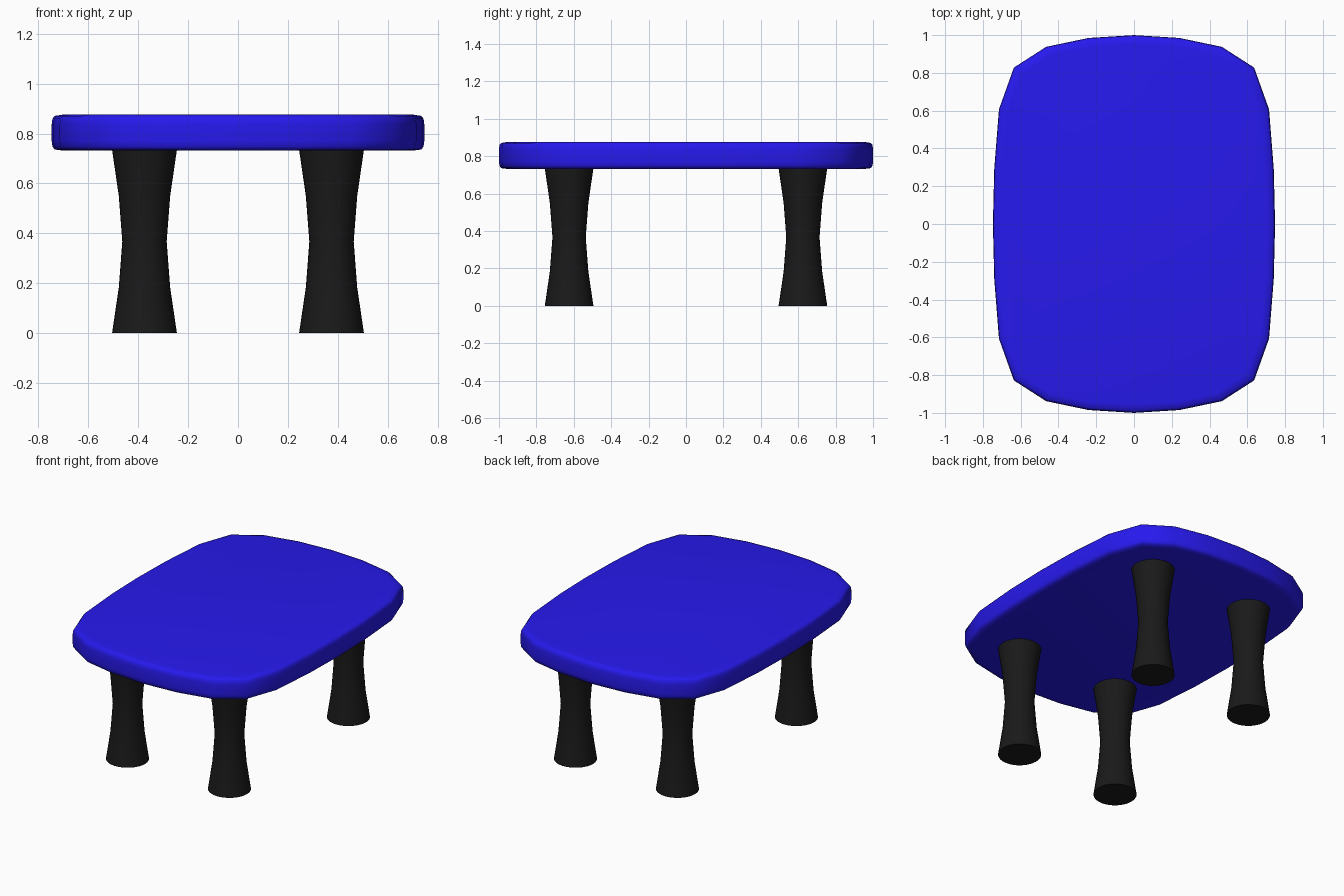
import bpy, math

if "Cube" in bpy.data.objects:
    bpy.data.objects.remove(bpy.data.objects["Cube"])


def material(name, color):
    m = bpy.data.materials.new(name)
    m.diffuse_color = color
    m.use_nodes = True
    m.node_tree.nodes["Principled BSDF"].inputs["Base Color"].default_value = m.diffuse_color
    return m


def loft(name, rings, mat, angle):
    """Join equal-length closed rings into a capped solid."""
    n = len(rings[0])
    verts = [p for ring in rings for p in ring]
    faces = [(r * n + i, r * n + (i + 1) % n, (r + 1) * n + (i + 1) % n, (r + 1) * n + i)
             for r in range(len(rings) - 1) for i in range(n)]
    faces.append(tuple(reversed(range(n))))
    faces.append(tuple(range((len(rings) - 1) * n, len(rings) * n)))
    mesh = bpy.data.meshes.new(name)
    mesh.from_pydata(verts, [], faces)
    mesh.materials.append(mat)
    ob = bpy.data.objects.new(name, mesh)
    bpy.context.collection.objects.link(ob)
    bpy.ops.object.select_all(action='DESELECT')
    ob.select_set(True)
    bpy.context.view_layer.objects.active = ob
    bpy.ops.object.shade_smooth_by_angle(angle=math.radians(angle))
    return ob


blue = material("blue", (0.02, 0.01, 0.85, 1))
black = material("black", (0.01, 0.01, 0.01, 1))

# Tabletop: one quadrant of the rounded outline, mirrored all round
quad = [(0.747, 0), (0.74, 0.29), (0.715, 0.607), (0.636, 0.828),
        (0.465, 0.938), (0.24, 0.985), (0, 1.0)]
outline = quad + [(-x, y) for x, y in quad[-2::-1]]
outline += [(x, -y) for x, y in outline[-2:0:-1]]

# Soft edge profile: (inset, height)
edge = [(0.045, 0.732), (0.012, 0.736), (0.003, 0.748), (0, 0.77),
        (0, 0.838), (0.003, 0.86), (0.012, 0.871), (0.045, 0.876)]
loft("tabletop",
     [[(x * (1 - d / 0.747), y * (1 - d), z) for x, y in outline] for d, z in edge],
     blue, 60)

# Waisted legs
profile = [(0.13, 0), (0.103, 0.183), (0.089, 0.367), (0.103, 0.55), (0.13, 0.735)]
SIDES = 32
for sx, xn in ((-1, "left"), (1, "right")):
    for sy, yn in ((-1, "front"), (1, "back")):
        rings = [[(sx * 0.375 + r * math.cos(2 * math.pi * i / SIDES),
                   sy * 0.625 + r * math.sin(2 * math.pi * i / SIDES), z)
                  for i in range(SIDES)] for r, z in profile]
        loft(f"{yn}_{xn}_leg", rings, black, 30)
